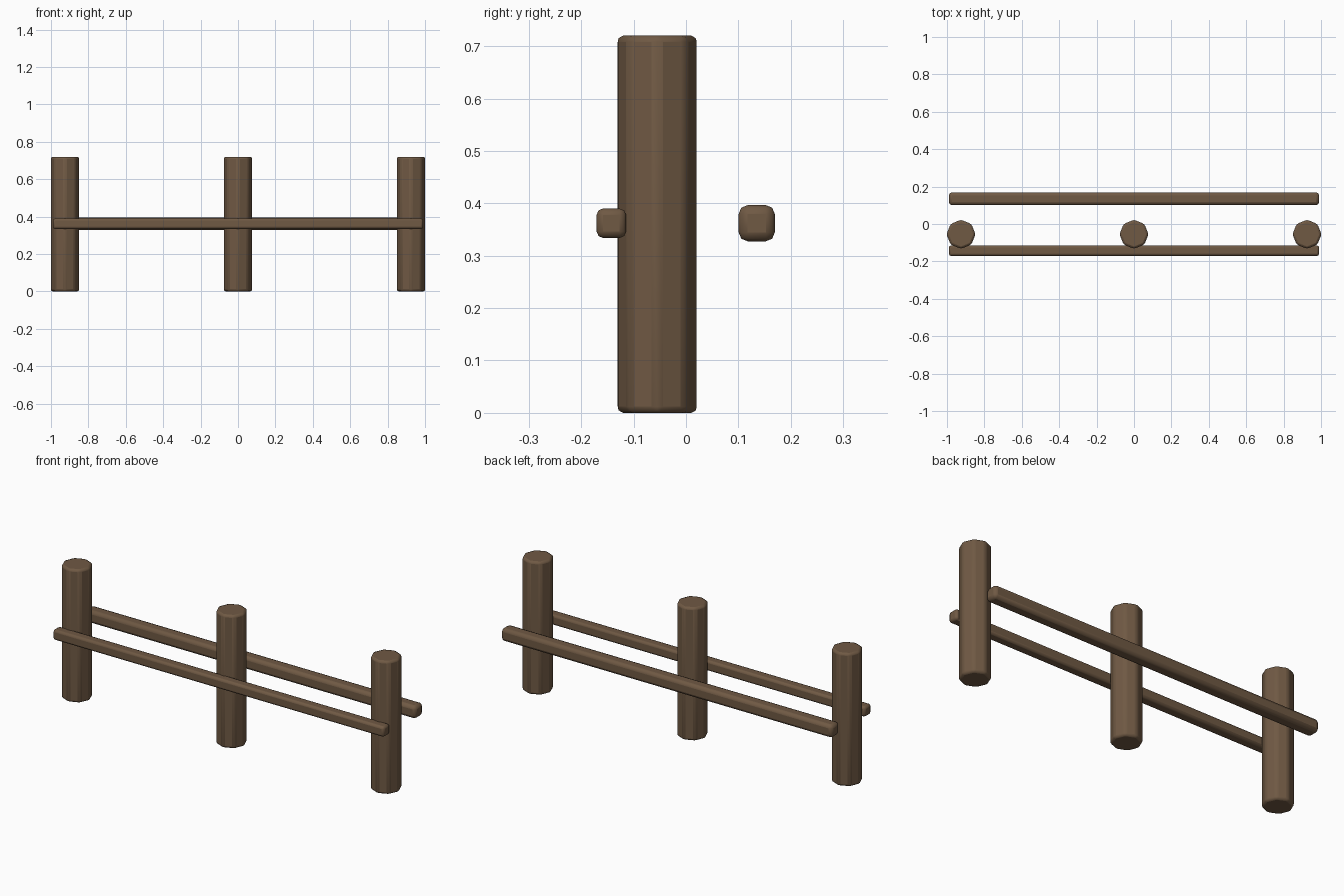
import bpy
from math import radians

if "Cube" in bpy.data.objects:
    bpy.data.objects.remove(bpy.data.objects["Cube"])

wood = bpy.data.materials.new("brown_wood")
wood.diffuse_color = (0.16, 0.10, 0.057, 1)
wood.use_nodes = True
wood.node_tree.nodes["Principled BSDF"].inputs["Base Color"].default_value = wood.diffuse_color


def finish(name, bevel):
    """Name the active part, round its edges and colour it."""
    ob = bpy.context.object
    ob.name = name
    bpy.ops.object.transform_apply(location=False, rotation=False, scale=True)
    mod = ob.modifiers.new("rounded_edges", 'BEVEL')
    mod.width = bevel
    mod.segments = 2
    mod.limit_method = 'ANGLE'
    mod.angle_limit = radians(30)
    ob.data.materials.append(wood)
    bpy.ops.object.shade_smooth_by_angle(angle=radians(30))


def post(name, x):
    bpy.ops.mesh.primitive_cylinder_add(vertices=8, radius=0.078, depth=0.72,
                                        location=(x, -0.055, 0.36))
    finish(name, 0.012)


def rail(name, y, thickness, bevel):
    bpy.ops.mesh.primitive_cube_add(size=1, location=(0, y, 0.362))
    bpy.context.object.scale = (1.98, thickness, thickness)
    finish(name, bevel)


# Three round posts standing on the ground
for name, x in (("left_post", -0.925), ("middle_post", 0), ("right_post", 0.925)):
    post(name, x)

# Long rails in front of and behind the posts
rail("front_rail", -0.1425, 0.056, 0.012)
rail("rear_rail", 0.135, 0.069, 0.017)
